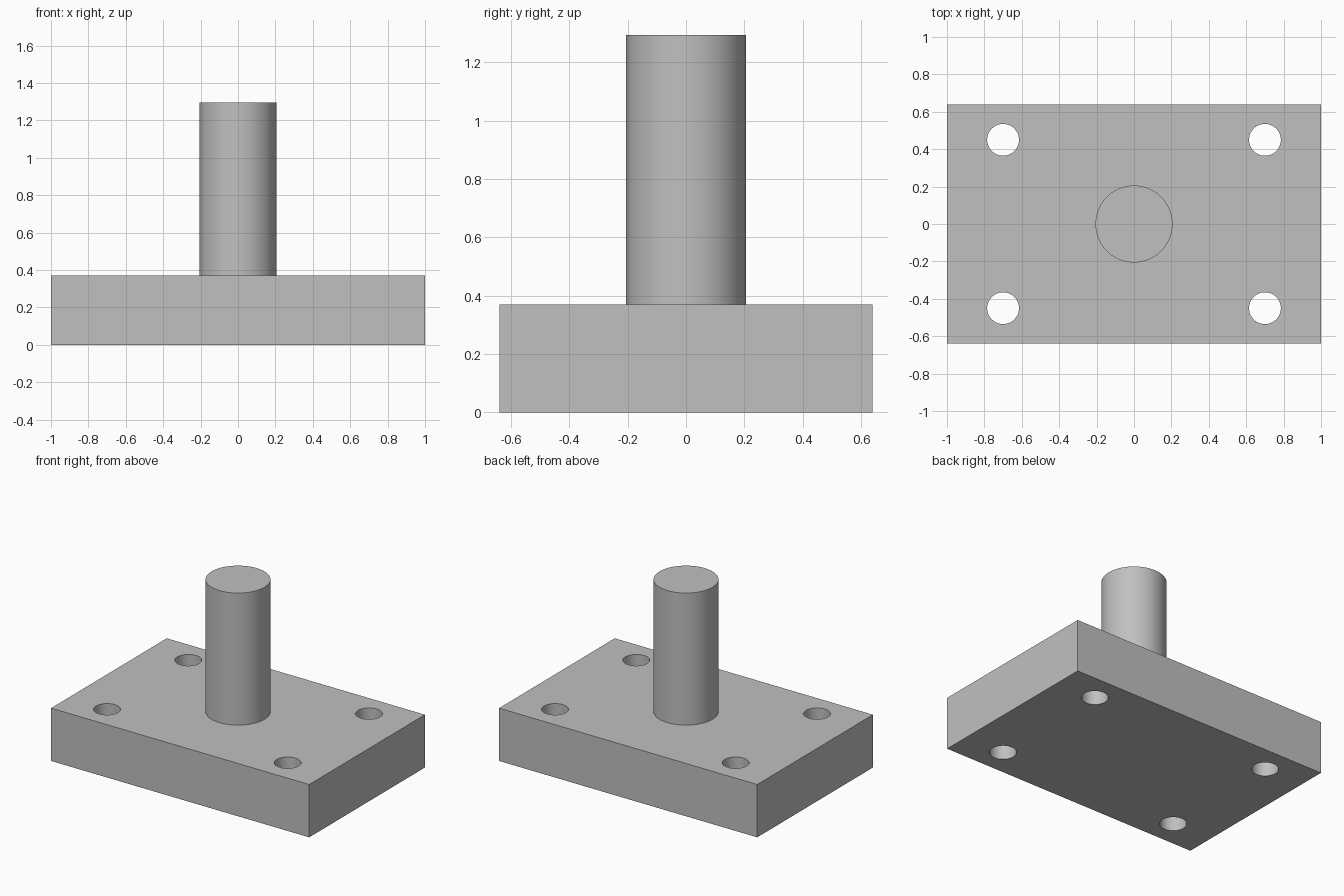
import bpy
import math

cube = bpy.data.objects.get("Cube")
if cube:
    bpy.data.objects.remove(cube, do_unlink=True)

PLATE_SIZE = (2.0, 1.28, 0.37)
POST_RADIUS, POST_TOP = 0.206, 1.295
HOLE_X, HOLE_Y, HOLE_RADIUS = 0.70, 0.45, 0.085

GREY = (0.527, 0.527, 0.527, 1.0)
steel = bpy.data.materials.new("plain grey")
steel.use_nodes = True
steel.diffuse_color = GREY
steel.node_tree.nodes["Principled BSDF"].inputs["Base Color"].default_value = GREY


def cylinder(name, x, y, bottom, top, radius):
    bpy.ops.mesh.primitive_cylinder_add(
        vertices=64, radius=radius, depth=top - bottom,
        location=(x, y, (bottom + top) / 2))
    obj = bpy.context.object
    obj.name = name
    return obj


def finish(obj):
    obj.data.materials.clear()
    obj.data.materials.append(steel)
    bpy.ops.object.select_all(action="DESELECT")
    obj.select_set(True)
    bpy.context.view_layer.objects.active = obj
    bpy.ops.object.shade_smooth_by_angle(angle=math.radians(30))


# Base plate
thickness = PLATE_SIZE[2]
bpy.ops.mesh.primitive_cube_add(size=1, location=(0, 0, thickness / 2))
plate = bpy.context.object
plate.name = "base_plate"
plate.scale = PLATE_SIZE
bpy.ops.object.transform_apply(location=False, rotation=False, scale=True)

# Four bolt holes drilled through the plate
for sx in (-1, 1):
    for sy in (-1, 1):
        drill = cylinder("hole_cutter", sx * HOLE_X, sy * HOLE_Y,
                         -0.1, thickness + 0.1, HOLE_RADIUS)
        drill.hide_render = True
        bpy.context.view_layer.objects.active = plate
        cut = plate.modifiers.new("bolt_hole", "BOOLEAN")
        cut.operation = "DIFFERENCE"
        cut.solver = "EXACT"
        cut.object = drill
        bpy.ops.object.modifier_apply(modifier=cut.name)
        bpy.data.objects.remove(drill, do_unlink=True)
finish(plate)

# Round post standing on the plate
post = cylinder("post", 0, 0, thickness, POST_TOP, POST_RADIUS)
finish(post)
